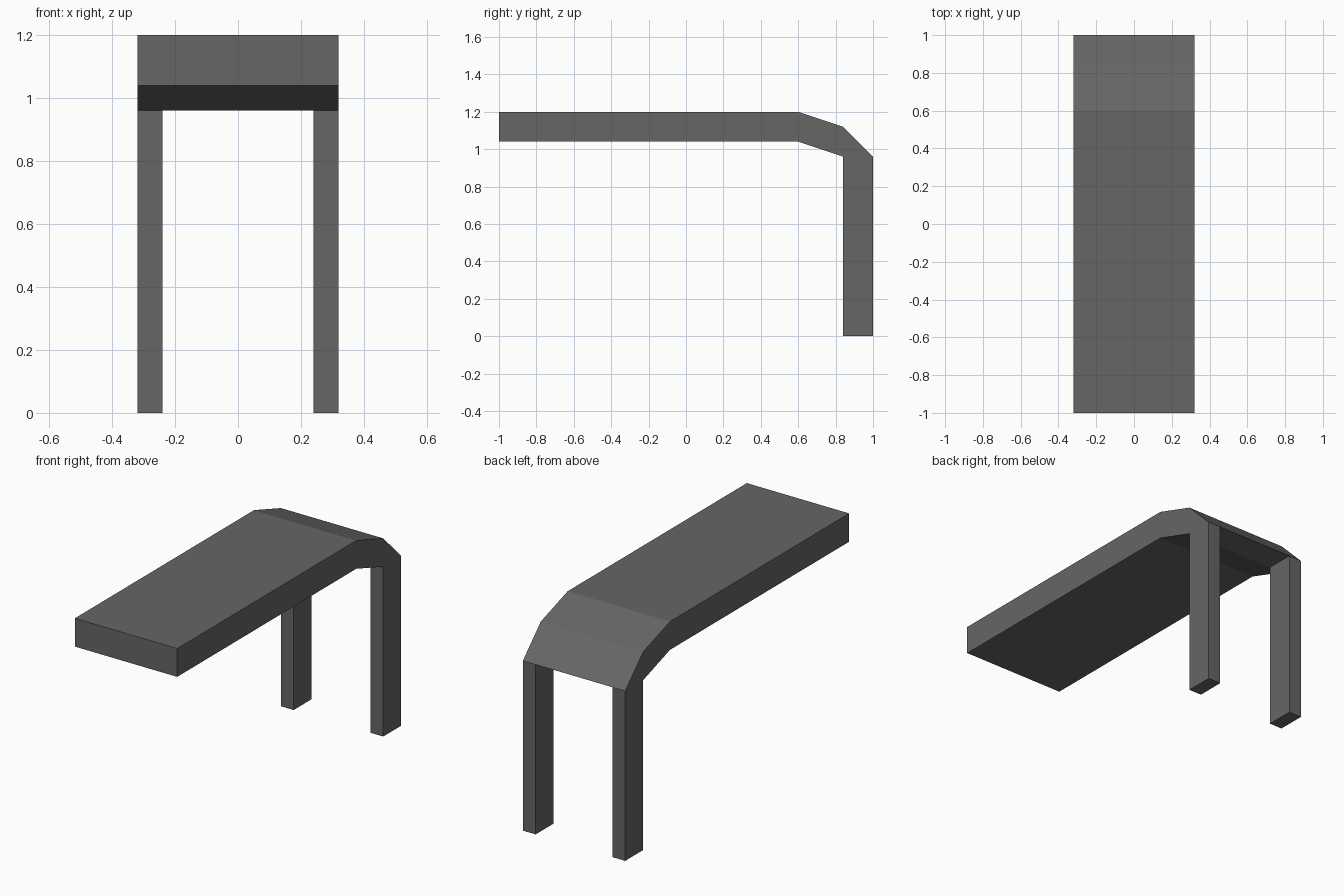
import bpy, bmesh
from mathutils import Vector

if "Cube" in bpy.data.objects:
    bpy.data.objects.remove(bpy.data.objects["Cube"])

HALF_W, LEG_W = 0.32, 0.08

mat = bpy.data.materials.new("dark grey")
mat.diffuse_color = (0.133, 0.133, 0.133, 1)
mat.use_nodes = True
mat.node_tree.nodes["Principled BSDF"].inputs["Base Color"].default_value = mat.diffuse_color

# Side profile (y, z) of the bent slab
profile = [(-1, 1.04), (0.6, 1.04), (0.84, 0.96), (1, 0.96),
           (0.84, 1.12), (0.6, 1.2), (-1, 1.2)]

bm = bmesh.new()
face = bm.faces.new([bm.verts.new((-HALF_W, y, z)) for y, z in profile])
ext = bmesh.ops.extrude_face_region(bm, geom=[face], use_keep_orig=True)
bmesh.ops.translate(bm, vec=(2 * HALF_W, 0, 0),
                    verts=[v for v in ext["geom"] if isinstance(v, bmesh.types.BMVert)])
bmesh.ops.recalc_face_normals(bm, faces=bm.faces)

# Cut lines at the inner sides of the legs
for s in (-1, 1):
    bmesh.ops.bisect_plane(bm, geom=bm.verts[:] + bm.edges[:] + bm.faces[:],
                           plane_co=(s * (HALF_W - LEG_W), 0, 0), plane_no=(1, 0, 0))
bm.normal_update()

# Legs: extrude the outer patches of the bend's underside to the ground
feet = [f for f in bm.faces
        if all(abs(v.co.z - 0.96) < 1e-4 for v in f.verts)
        and abs(f.calc_center_median().x) > HALF_W - LEG_W]
for f in feet:
    new = bmesh.ops.extrude_discrete_faces(bm, faces=[f])["faces"][0]
    for v in new.verts:
        v.co.z = 0

# Merge coplanar faces so the sides read as single flat planes
bmesh.ops.remove_doubles(bm, verts=bm.verts, dist=1e-5)
bmesh.ops.dissolve_limit(bm, angle_limit=0.01, verts=bm.verts, edges=bm.edges)
bmesh.ops.recalc_face_normals(bm, faces=bm.faces)

mesh = bpy.data.meshes.new("bent_top_with_legs")
bm.to_mesh(mesh)
bm.free()
mesh.materials.append(mat)
obj = bpy.data.objects.new("bent_top_with_legs", mesh)
bpy.context.collection.objects.link(obj)
